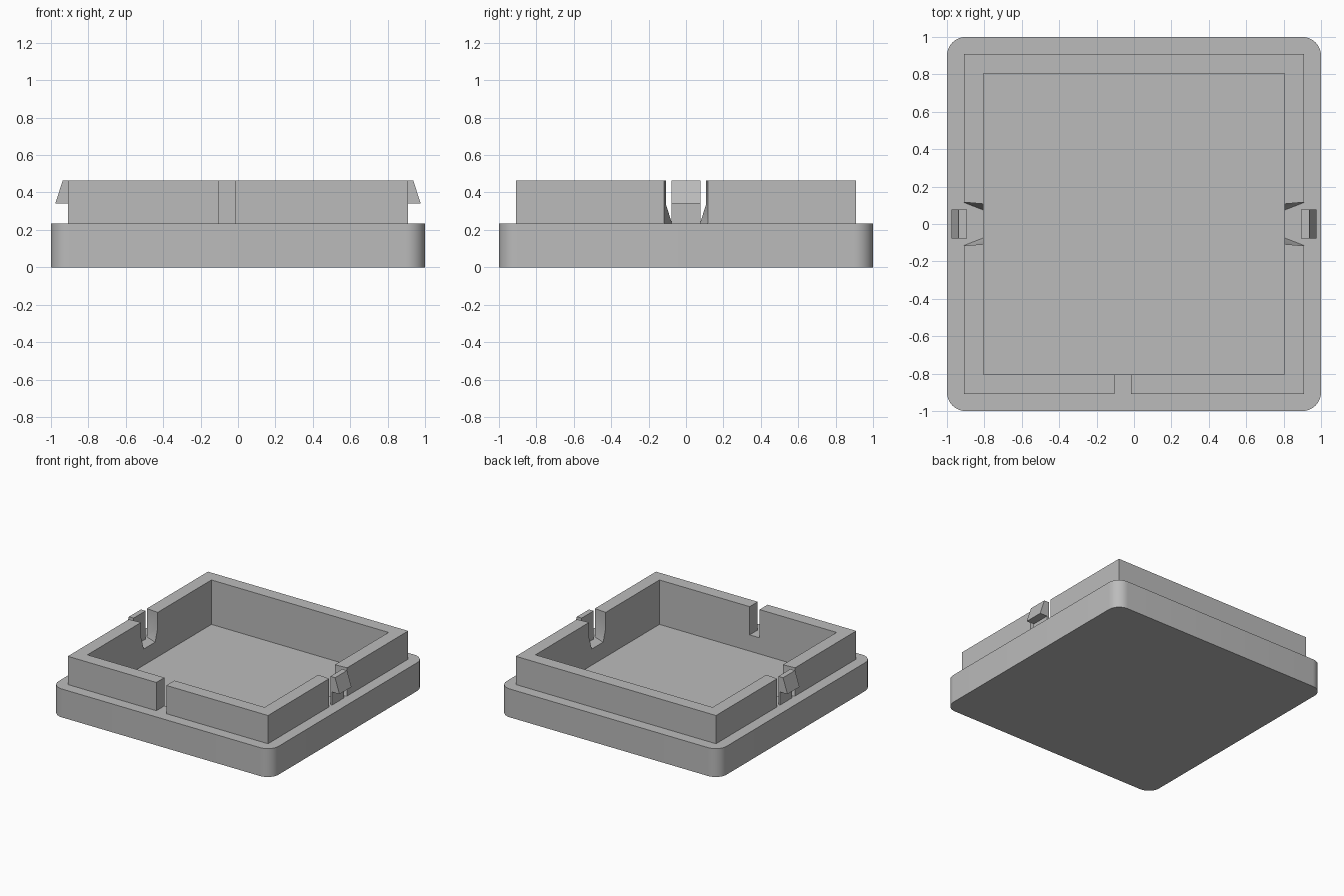
import bpy
import bmesh
from math import cos, sin, pi, radians

cube = bpy.data.objects.get("Cube")
if cube:
    bpy.data.objects.remove(cube, do_unlink=True)

LEDGE, TOP, FLOOR = 0.233, 0.465, 0.10
OUTER, INNER = 0.91, 0.805

grey = bpy.data.materials.new("mid grey plastic")
grey.use_nodes = True
colour = (0.5, 0.5, 0.5, 1)
grey.diffuse_color = colour
grey.node_tree.nodes["Principled BSDF"].inputs["Base Color"].default_value = colour


def make(name, bm):
    bmesh.ops.recalc_face_normals(bm, faces=bm.faces)
    mesh = bpy.data.meshes.new(name)
    bm.to_mesh(mesh)
    bm.free()
    mesh.materials.append(grey)
    obj = bpy.data.objects.new(name, mesh)
    bpy.context.collection.objects.link(obj)
    return obj


def prism(name, points, offset):
    """Extrude a planar outline along an offset vector."""
    bm = bmesh.new()
    face = bm.faces.new([bm.verts.new(p) for p in points])
    top = bmesh.ops.extrude_face_region(bm, geom=[face])["geom"]
    verts = [v for v in top if isinstance(v, bmesh.types.BMVert)]
    bmesh.ops.translate(bm, verts=verts, vec=offset)
    return make(name, bm)


def box(name, x0, x1, y0, y1, z0, z1):
    return prism(name, [(x0, y0, z0), (x1, y0, z0), (x1, y1, z0), (x0, y1, z0)],
                 (0, 0, z1 - z0))


def hull(name, points):
    bm = bmesh.new()
    for p in points:
        bm.verts.new(p)
    bmesh.ops.convex_hull(bm, input=bm.verts)
    return make(name, bm)


def combine(target, tool, operation):
    """Apply a boolean and remove the tool object."""
    mod = target.modifiers.new("cut", "BOOLEAN")
    mod.operation, mod.solver, mod.object = operation, "EXACT", tool
    bpy.context.view_layer.objects.active = target
    bpy.ops.object.modifier_apply(modifier=mod.name)
    bpy.data.objects.remove(tool, do_unlink=True)


# Rounded base plate
radius, steps = 0.1, 10
outline = []
for corner, (sx, sy) in enumerate([(1, 1), (-1, 1), (-1, -1), (1, -1)]):
    for i in range(steps + 1):
        a = (corner + i / steps) * pi / 2
        outline.append((sx * (1 - radius) + radius * cos(a),
                        sy * (1 - radius) + radius * sin(a), 0))
tray = prism("tray_body", outline, (0, 0, LEDGE))

# Raised wall and hollow inside
combine(tray, box("wall", -OUTER, OUTER, -OUTER, OUTER, FLOOR / 2, TOP), "UNION")
combine(tray, box("cavity", -INNER, INNER, -INNER, INNER, FLOOR, 1), "DIFFERENCE")

# Front slot
combine(tray, box("slot", -0.105, -0.015, -0.95, -0.7, LEDGE, 1), "DIFFERENCE")

# Side notches, narrowing towards the bottom of the inner face
for s in (1, -1):
    points = []
    for m in (1, -1):
        points += [(s * 0.915, m * 0.117, LEDGE), (s * 0.915, m * 0.117, 0.6),
                   (s * 0.75, m * 0.103, 0.39), (s * 0.75, m * 0.103, 0.6),
                   (s * 0.75, m * 0.053, LEDGE)]
    combine(tray, hull("notch", points), "DIFFERENCE")

# Merge flat faces
bm = bmesh.new()
bm.from_mesh(tray.data)
bmesh.ops.remove_doubles(bm, verts=bm.verts, dist=0.0001)
bmesh.ops.dissolve_limit(bm, angle_limit=radians(0.5), verts=bm.verts, edges=bm.edges)
bm.to_mesh(tray.data)
bm.free()

# Snap clips standing in the notches
for s, side in ((1, "left"), (-1, "right")):
    profile = [(0.894, LEDGE - 0.01), (0.91, LEDGE - 0.01), (0.91, 0.34),
               (0.977, 0.34), (0.937, TOP), (0.894, TOP)]
    prism(side + "_snap_clip", [(s * x, -0.078, z) for x, z in profile], (0, 0.156, 0))

# Smooth rounded corners, sharp edges elsewhere
bpy.ops.object.select_all(action="DESELECT")
tray.select_set(True)
bpy.context.view_layer.objects.active = tray
bpy.ops.object.shade_smooth_by_angle(angle=radians(30))
